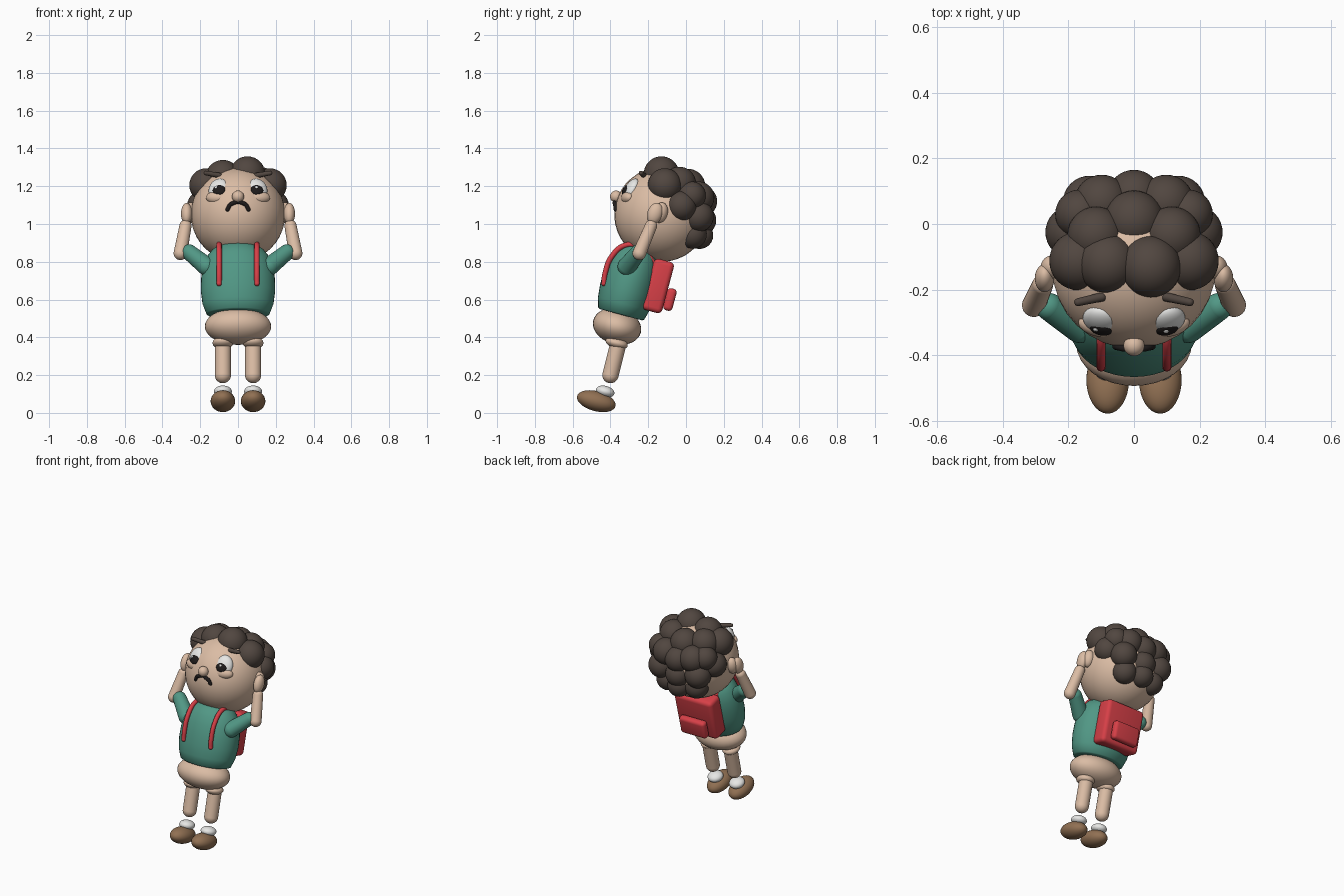
import bpy, bmesh, math
from mathutils import Matrix, Vector

if "Cube" in bpy.data.objects:
    bpy.data.objects.remove(bpy.data.objects["Cube"])

TILT = Matrix.Rotation(math.radians(-15), 4, 'X')   # whole figure leans back


def material(name, r, g, b):
    m = bpy.data.materials.new(name)
    m.diffuse_color = (*[(c / 255) ** 2.2 for c in (r, g, b)], 1)
    m.use_nodes = True
    m.node_tree.nodes["Principled BSDF"].inputs["Base Color"].default_value = m.diffuse_color
    return m


SKIN = material("skin", 218, 187, 163)
TEAL = material("shirt green", 82, 150, 132)
RED = material("bag red", 214, 66, 73)
HAIR = material("hair brown", 82, 72, 66)
SHOE = material("shoe brown", 144, 112, 84)
WHITE = material("white", 232, 232, 230)
BLACK = material("near black", 36, 33, 33)


def add_object(name, bm, mat, smooth=True):
    bmesh.ops.recalc_face_normals(bm, faces=bm.faces)
    me = bpy.data.meshes.new(name)
    bm.to_mesh(me)
    bm.free()
    for p in me.polygons:
        p.use_smooth = smooth
    me.materials.append(mat)
    ob = bpy.data.objects.new(name, me)
    bpy.context.collection.objects.link(ob)
    return ob


def ellipsoid(name, loc, radii, mat, rot=TILT):
    bm = bmesh.new()
    m = Matrix.Translation(loc) @ rot @ Matrix.Diagonal((*radii, 1))
    bmesh.ops.create_uvsphere(bm, u_segments=32, v_segments=20, radius=1, matrix=m)
    return add_object(name, bm, mat)


def capsule(name, a, b, r1, r2, mat):
    a, b = Vector(a), Vector(b)
    d = b - a
    rot = d.to_track_quat('Z', 'Y').to_matrix().to_4x4()
    bm = bmesh.new()
    bmesh.ops.create_cone(bm, cap_ends=False, segments=28, radius1=r1, radius2=r2,
                          depth=d.length, matrix=Matrix.Translation((a + b) / 2) @ rot)
    for p, r in ((a, r1), (b, r2)):
        bmesh.ops.create_uvsphere(bm, u_segments=28, v_segments=16, radius=r,
                                  matrix=Matrix.Translation(p) @ rot)
    return add_object(name, bm, mat)


def tube(name, points, radius, mat):
    cu = bpy.data.curves.new(name, 'CURVE')
    cu.dimensions = '3D'
    cu.bevel_depth = radius
    cu.bevel_resolution = 4
    cu.use_fill_caps = True
    sp = cu.splines.new('BEZIER')
    sp.bezier_points.add(len(points) - 1)
    for bp, p in zip(sp.bezier_points, points):
        bp.co = p
        bp.handle_left_type = bp.handle_right_type = 'AUTO'
    ob = bpy.data.objects.new(name, cu)
    bpy.context.collection.objects.link(ob)
    cu.materials.append(mat)
    # rounded ends
    for p in (points[0], points[-1]):
        ellipsoid(name + "_end", p, (radius,) * 3, mat)
    return ob


def rounded_box(name, loc, size, bevel, mat):
    bm = bmesh.new()
    bmesh.ops.create_cube(bm, size=1, matrix=Matrix.Diagonal((*size, 1)))
    bmesh.ops.bevel(bm, geom=bm.edges[:], offset=bevel, segments=4, profile=0.5,
                    affect='EDGES')
    bm.transform(Matrix.Translation(loc) @ TILT)
    return add_object(name, bm, mat)


def lathe(name, base, profile, depth_scale, mat, n=40):
    bm = bmesh.new()
    verts = [bm.verts.new((r, 0, h)) for r, h in profile]
    edges = [bm.edges.new(pair) for pair in zip(verts, verts[1:])]
    bmesh.ops.spin(bm, geom=verts + edges, cent=(0, 0, 0), axis=(0, 0, 1),
                   angle=math.tau, steps=n, use_merge=True)
    bmesh.ops.remove_doubles(bm, verts=bm.verts, dist=1e-4)
    bm.transform(Matrix.Translation(base) @ TILT @ Matrix.Diagonal((1, depth_scale, 1, 1)))
    ob = add_object(name, bm, mat)
    return ob


# Body
lathe("shirt", (0, -.345, .52),
      [(0, 0), (.155, 0), (.168, .006), (.188, .06), (.197, .13), (.195, .2), (.186, .26),
       (.166, .315), (.135, .355), (.09, .38), (0, .392)], .75, TEAL)
ellipsoid("hips", (0, -.365, .458), (.176, .13, .095), SKIN)
HEAD = Vector((0, -.13, 1.05))
ellipsoid("head", HEAD, (.25, .25, .25), SKIN)
ellipsoid("neck", (0, -.2, .87), (.09, .09, .08), SKIN)

# Backpack
rounded_box("backpack", (0, -.148, .672), (.28, .11, .28), .025, RED)
rounded_box("backpack_pocket", (0, -.085, .6), (.19, .05, .12), .02, RED)

# Face
ellipsoid("nose", (0, -.37, 1.145), (.032, .032, .032), SKIN)
tube("moustache", [(-.055, -.372, 1.077), (-.043, -.375, 1.1), (-.022, -.378, 1.112),
                   (0, -.375, 1.118), (.022, -.378, 1.112), (.043, -.375, 1.1),
                   (.055, -.372, 1.077)], .011, BLACK)

for s, side in ((-1, "left"), (1, "right")):
    # Legs and feet
    x = s * .08
    ellipsoid(side + "_shoe", (x, -.475, .062), (.065, .105, .053), SHOE)
    ellipsoid(side + "_sock", (x, -.428, .113), (.048, .05, .03), WHITE)
    capsule(side + "_leg", (x, -.4, .2), (x, -.36, .36), .043, .043, SKIN)
    ellipsoid(side + "_knee", (x, -.367, .37), (.055, .06, .03), SKIN)

    # Arms raised beside the head
    capsule(side + "_sleeve", (s * .165, -.312, .775), (s * .258, -.252, .85), .05, .042, TEAL)
    capsule(side + "_forearm", (s * .305, -.247, .845), (s * .278, -.185, .99), .036, .032, SKIN)
    ellipsoid(side + "_hand", (s * .272, -.165, 1.055), (.03, .04, .058), SKIN,
              Matrix.Rotation(math.radians(-20), 4, 'X'))
    ellipsoid(side + "_ear", (s * .25, -.135, 1.06), (.035, .038, .055), SKIN)

    # Eyes: flat discs facing out from the head
    c = Vector((s * .1, -.29, 1.18))
    out = Vector((s * .045, -.2, .11)).normalized()
    rot = out.to_track_quat('Z', 'Y').to_matrix().to_4x4()
    up = Vector((0, 0, 1)) - out * out.z
    up.normalize()
    right = up.cross(out).normalized()
    rot = Matrix((right, up, out)).transposed().to_4x4()
    ellipsoid(side + "_eye", c, (.056, .066, .034), WHITE, rot)
    ellipsoid(side + "_pupil", c + out * .026 - up * .014 - right * s * .006,
              (.034, .03, .014), BLACK, rot)
    ellipsoid(side + "_glint", c + out * .038 - up * .004 - right * .010,
              (.008, .008, .004), WHITE, rot)
    ellipsoid(side + "_eye_bag", c - up * .045 + right * s * .006,
              (.06, .034, .032), SKIN, rot)

    # Brows and straps
    capsule(side + "_brow", (s * .17, -.238, 1.27), (s * .098, -.222, 1.257), .012, .014, HAIR)
    tube(side + "_strap", [(s * .1, -.435, .685), (s * .1, -.428, .74), (s * .1, -.392, .83),
                           (s * .1, -.32, .888), (s * .1, -.24, .875), (s * .1, -.17, .79)],
         .014, RED)

# Hair: overlapping curls; x = 0 for centre ones, mirrored pairs otherwise
curls = [(-.08, -.12, 1.247, .092), (.05, -.13, 1.264, .094), (0, .01, 1.2, .092),
         (0, .083, 1.12, .082), (0, .08, 1.02, .08), (0, .072, .94, .072)]
pairs = [(.168, -.112, 1.205, .09), (.115, -.035, 1.215, .088), (.19, -.025, 1.095, .08),
         (.098, .065, 1.14, .085), (.165, .03, 1.15, .075), (.135, .065, 1.04, .082),
         (.105, .035, .945, .075)]
for x, y, z, r in pairs:
    curls += [(x, y, z, r), (-x, y, z, r)]
for i, (x, y, z, r) in enumerate(curls):
    ellipsoid(f"hair_curl_{i + 1}", (x, y, z), (r, r, r), HAIR)
